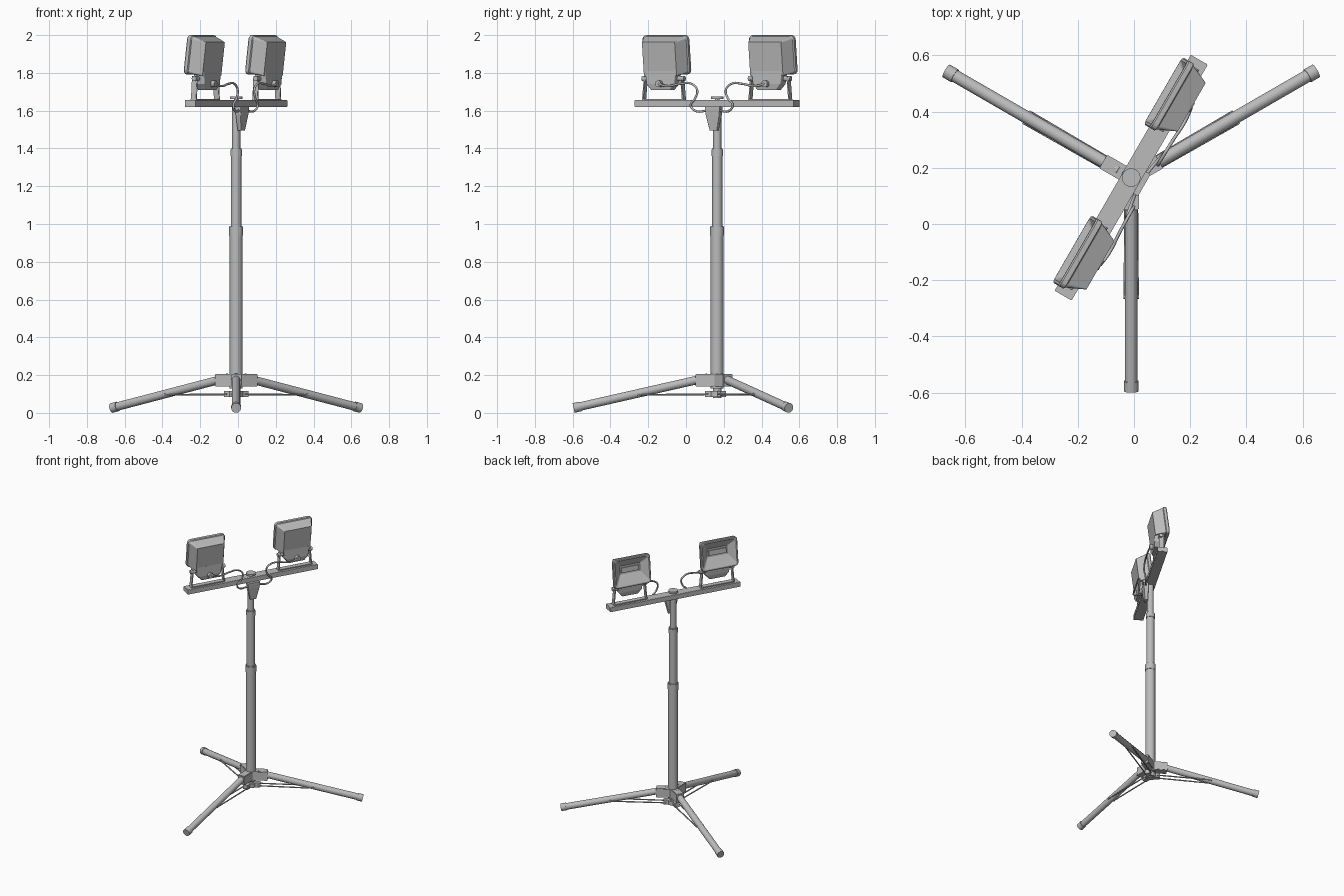
import bpy, bmesh, math
from mathutils import Vector, Matrix

old = bpy.data.objects.get("Cube")
if old:
    bpy.data.objects.remove(old, do_unlink=True)

grey = bpy.data.materials.new("plain_grey")
grey.use_nodes = True
grey.diffuse_color = (0.5, 0.5, 0.5, 1)
grey.node_tree.nodes["Principled BSDF"].inputs["Base Color"].default_value = (0.5, 0.5, 0.5, 1)

MAST = Matrix.Translation((-0.01, 0.165, 0))
BAR = MAST @ Matrix.Rotation(math.radians(60), 4, 'Z')
made = []


def finish(name, bm, mat):
    bmesh.ops.recalc_face_normals(bm, faces=bm.faces)
    me = bpy.data.meshes.new(name)
    bm.to_mesh(me)
    bm.free()
    me.materials.append(grey)
    ob = bpy.data.objects.new(name, me)
    bpy.context.collection.objects.link(ob)
    ob.matrix_world = mat
    made.append(ob)
    return ob


def box(name, centre, size, mat, bevel=0):
    bm = bmesh.new()
    bmesh.ops.create_cube(bm, size=1, matrix=Matrix.LocRotScale(Vector(centre), None, Vector(size)))
    if bevel:
        bmesh.ops.bevel(bm, geom=bm.edges[:], offset=bevel, segments=2, affect='EDGES')
    return finish(name, bm, mat)


def tube(name, p, q, r, mat, r2=None, sides=24):
    p, q = Vector(p), Vector(q)
    bm = bmesh.new()
    place = Matrix.LocRotScale((p + q) / 2, (q - p).to_track_quat('Z', 'Y'), None)
    bmesh.ops.create_cone(bm, cap_ends=True, segments=sides, radius1=r,
                          radius2=r if r2 is None else r2, depth=(q - p).length, matrix=place)
    return finish(name, bm, mat)


def rounded_rect(w, h, r, steps=4):
    pts = []
    for i, (sx, sy) in enumerate(((1, 1), (-1, 1), (-1, -1), (1, -1))):
        for k in range(steps + 1):
            a = math.pi / 2 * (i + k / steps)
            pts.append((sx * (w / 2 - r) + r * math.cos(a), sy * (h / 2 - r) + r * math.sin(a)))
    return pts


def loft(name, sections, mat, flat=False):
    """Sections are (position, width, height, corner radius, offset) along y, or along z if flat."""
    bm = bmesh.new()
    rings = []
    for pos, w, h, r, off in sections:
        pts = rounded_rect(w, h, r)
        rings.append([bm.verts.new((a, b + off, pos) if flat else (a, pos, b + off)) for a, b in pts])
    for lo, hi in zip(rings, rings[1:]):
        for i in range(len(lo)):
            j = (i + 1) % len(lo)
            bm.faces.new((lo[i], lo[j], hi[j], hi[i]))
    bm.faces.new(rings[0])
    bm.faces.new(rings[-1])
    return finish(name, bm, mat)


# telescopic mast with collars
for name, z0, z1, r in (("mast_foot", 0.08, 0.2, 0.022), ("lower_mast", 0.13, 0.99, 0.034),
                        ("lower_collar", 0.94, 0.985, 0.037), ("middle_mast", 0.98, 1.4, 0.028),
                        ("middle_collar", 1.36, 1.395, 0.031), ("upper_mast", 1.39, 1.625, 0.022),
                        ("brace_collar", 0.085, 0.115, 0.036)):
    tube(name, (0, 0, z0), (0, 0, z1), r, MAST, sides=32)

# three legs, each with its hub arm, foot cap and pair of braces
for i in range(3):
    m = MAST @ Matrix.Rotation(math.radians(-90 + 120 * i), 4, 'Z')
    top, end = Vector((0.05, 0, 0.187)), Vector((0.76, 0, 0.026))
    cap = top.lerp(end, 0.95)
    box("hub_arm", (0.056, 0, 0.172), (0.118, 0.056, 0.066), m, 0.003)
    tube("leg", top, end.lerp(top, 0.02), 0.0225, m)
    tube("foot_cap", cap, end, 0.026, m)
    box("brace_lug", (0.045, 0, 0.1), (0.04, 0.034, 0.032), m)
    for s in (-1, 1):
        tube("brace", (0.045, s * 0.02, 0.098), (0.43, s * 0.023, 0.096), 0.0045, m, sides=8)
    tube("brace_pin", (0.425, -0.027, 0.098), (0.425, 0.027, 0.098), 0.007, m, sides=12)

# crossbar, clamp knob and junction box
box("crossbar", (0, 0, 1.638), (0.97, 0.07, 0.035), BAR, 0.002)
tube("knob_stem", (0, 0, 1.65), (0, 0, 1.668), 0.012, BAR)
tube("knob", (0, 0, 1.663), (0, 0, 1.676), 0.033, BAR)
loft("junction_box", [(1.495, 0.045, 0.022, 0.004, -0.032), (1.58, 0.085, 0.032, 0.004, -0.036),
                      (1.61, 0.09, 0.034, 0.004, -0.037), (1.622, 0.09, 0.034, 0.004, -0.037)],
     BAR, flat=True)

# two floodlights with brackets and cables
for s in (-1, 1):
    lamp = BAR @ Matrix.Translation((s * 0.325, 0, 0))
    head = lamp @ Matrix.Translation((0, 0, 1.892)) @ Matrix.Rotation(math.radians(7), 4, 'X')
    loft("lamp_housing", [(-0.052, 0.2, 0.18, 0.004, -0.012), (0.018, 0.262, 0.198, 0.015, 0),
                          (0.022, 0.276, 0.21, 0.024, 0), (0.04, 0.276, 0.21, 0.024, 0),
                          (0.045, 0.268, 0.202, 0.022, 0), (0.045, 0.25, 0.184, 0.016, 0),
                          (0.005, 0.15, 0.06, 0.004, 0.01)], head)
    box("light_element", (0, 0.008, 0.01), (0.13, 0.012, 0.036), head)
    loft("terminal_box", [(1.71, 0.12, 0.05, 0.008, -0.012), (1.74, 0.17, 0.062, 0.008, -0.012),
                          (1.81, 0.19, 0.065, 0.008, -0.01)], lamp, flat=True)
    tube("cable_gland", (0, -0.035, 1.742), (0, -0.064, 1.742), 0.018, lamp)

    # stirrup bracket
    box("bracket_base", (0, 0, 1.659), (0.25, 0.036, 0.008), lamp)
    for t in (-1, 1):
        arm = lamp @ Matrix.Translation((t * 0.122, 0, 1.655)) @ Matrix.Rotation(t * -0.09, 4, 'Y')
        box("bracket_arm", (0, 0, 0.065), (0.008, 0.034, 0.13), arm, 0.002)
        tube("pivot_bolt", (t * 0.085, -0.004, 1.77), (t * 0.128, -0.004, 1.77), 0.014, lamp, sides=16)

    # looping cable from the gland down to the junction box
    path = [(0.325, 0.06, 1.742), (0.27, 0.066, 1.73), (0.19, 0.062, 1.742), (0.125, 0.06, 1.743),
            (0.088, 0.06, 1.71), (0.1, 0.06, 1.665), (0.128, 0.058, 1.63),
            (0.105, 0.052, 1.6), (0.035, 0.04, 1.6)]
    cu = bpy.data.curves.new("cable", 'CURVE')
    cu.dimensions = '3D'
    cu.bevel_depth = 0.006
    cu.bevel_resolution = 2
    cu.use_fill_caps = True
    sp = cu.splines.new('BEZIER')
    sp.bezier_points.add(len(path) - 1)
    for bp, (u, v, z) in zip(sp.bezier_points, path):
        bp.co = (s * u, -v, z)
        bp.handle_left_type = bp.handle_right_type = 'AUTO'
    cu.materials.append(grey)
    cable = bpy.data.objects.new("cable", cu)
    bpy.context.collection.objects.link(cable)
    cable.matrix_world = BAR

# smooth shading with sharp edges kept
for ob in bpy.context.view_layer.objects:
    ob.select_set(ob in made)
bpy.context.view_layer.objects.active = made[0]
bpy.ops.object.shade_smooth_by_angle(angle=math.radians(35))
